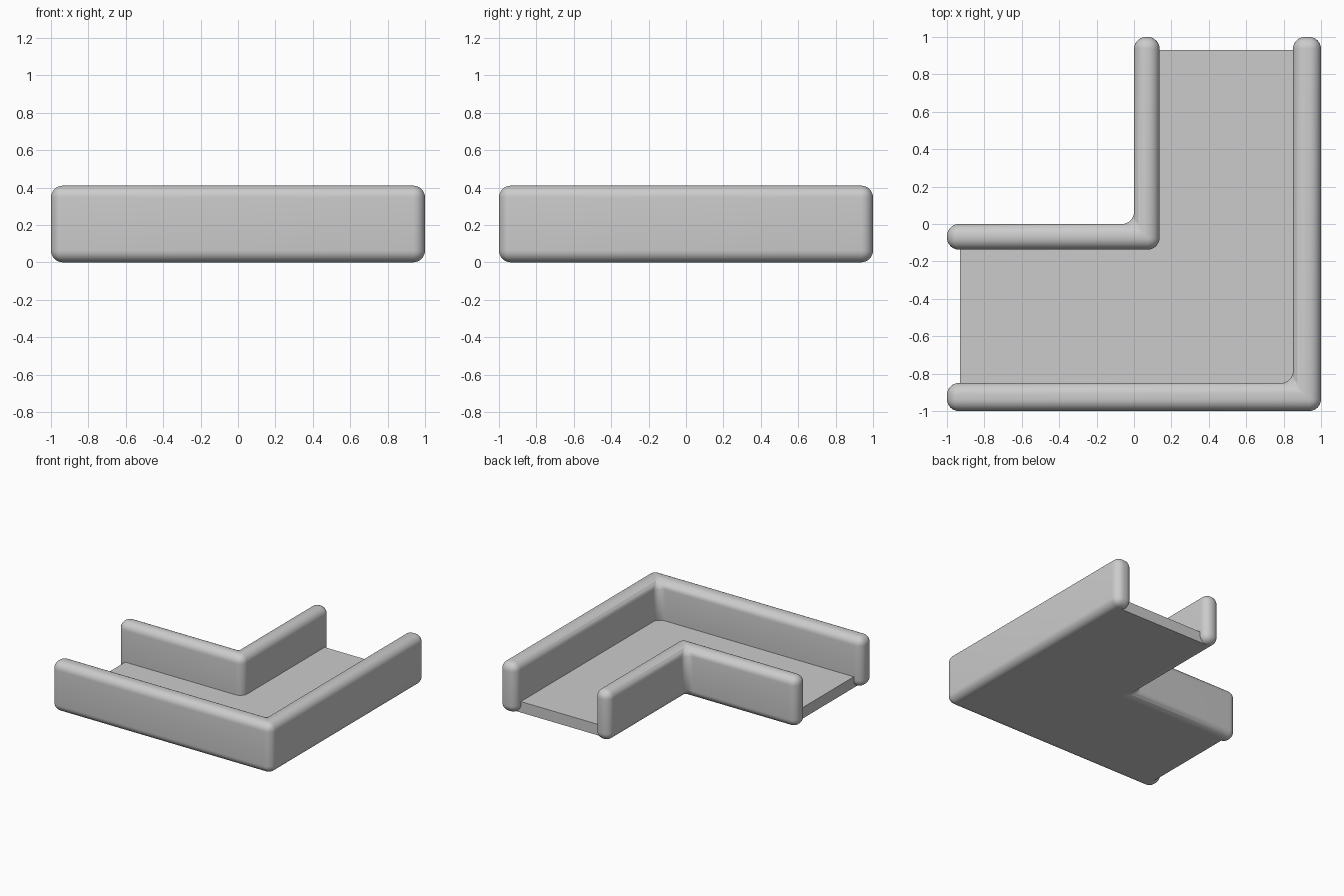
import bpy
import bmesh

cube = bpy.data.objects.get("Cube")
if cube:
    bpy.data.objects.remove(cube, do_unlink=True)

HEIGHT = 0.41
ROUNDING = 0.064

grey = bpy.data.materials.new("light grey")
grey.use_nodes = True
colour = (0.6, 0.6, 0.6, 1)
grey.diffuse_color = colour
grey.node_tree.nodes["Principled BSDF"].inputs["Base Color"].default_value = colour


def l_prism(name, corner, end, width, height):
    """L-shaped prism: outer corner at (corner, -corner), arms reaching -end in x and end in y."""
    inner = corner - width
    outline = [(-end, -corner), (corner, -corner), (corner, end),
               (inner, end), (inner, -inner), (-end, -inner)]
    bm = bmesh.new()
    base = bm.faces.new([bm.verts.new((x, y, 0)) for x, y in outline])
    top = bmesh.ops.extrude_face_region(bm, geom=[base])["geom"]
    bmesh.ops.translate(bm, vec=(0, 0, height),
                        verts=[v for v in top if isinstance(v, bmesh.types.BMVert)])
    bmesh.ops.recalc_face_normals(bm, faces=bm.faces)
    mesh = bpy.data.meshes.new(name)
    bm.to_mesh(mesh)
    bm.free()
    mesh.materials.append(grey)
    obj = bpy.data.objects.new(name, mesh)
    bpy.context.collection.objects.link(obj)
    return obj


def round_edges(obj):
    bevel = obj.modifiers.new("rounded edges", "BEVEL")
    bevel.width = ROUNDING
    bevel.segments = 8
    bevel.limit_method = "ANGLE"
    bpy.ops.object.select_all(action="DESELECT")
    obj.select_set(True)
    bpy.context.view_layer.objects.active = obj
    bpy.ops.object.modifier_apply(modifier=bevel.name)
    bpy.ops.object.shade_smooth_by_angle()


# Rounded walls on both sides of the corner
round_edges(l_prism("outer_wall", 1.0, 1.0, 0.15, HEIGHT))
round_edges(l_prism("inner_wall", 0.137, 1.0, 0.137, HEIGHT))

# Flat floor between the walls, ending just short of them
l_prism("floor", 0.93, 0.93, 0.86, 0.09)
